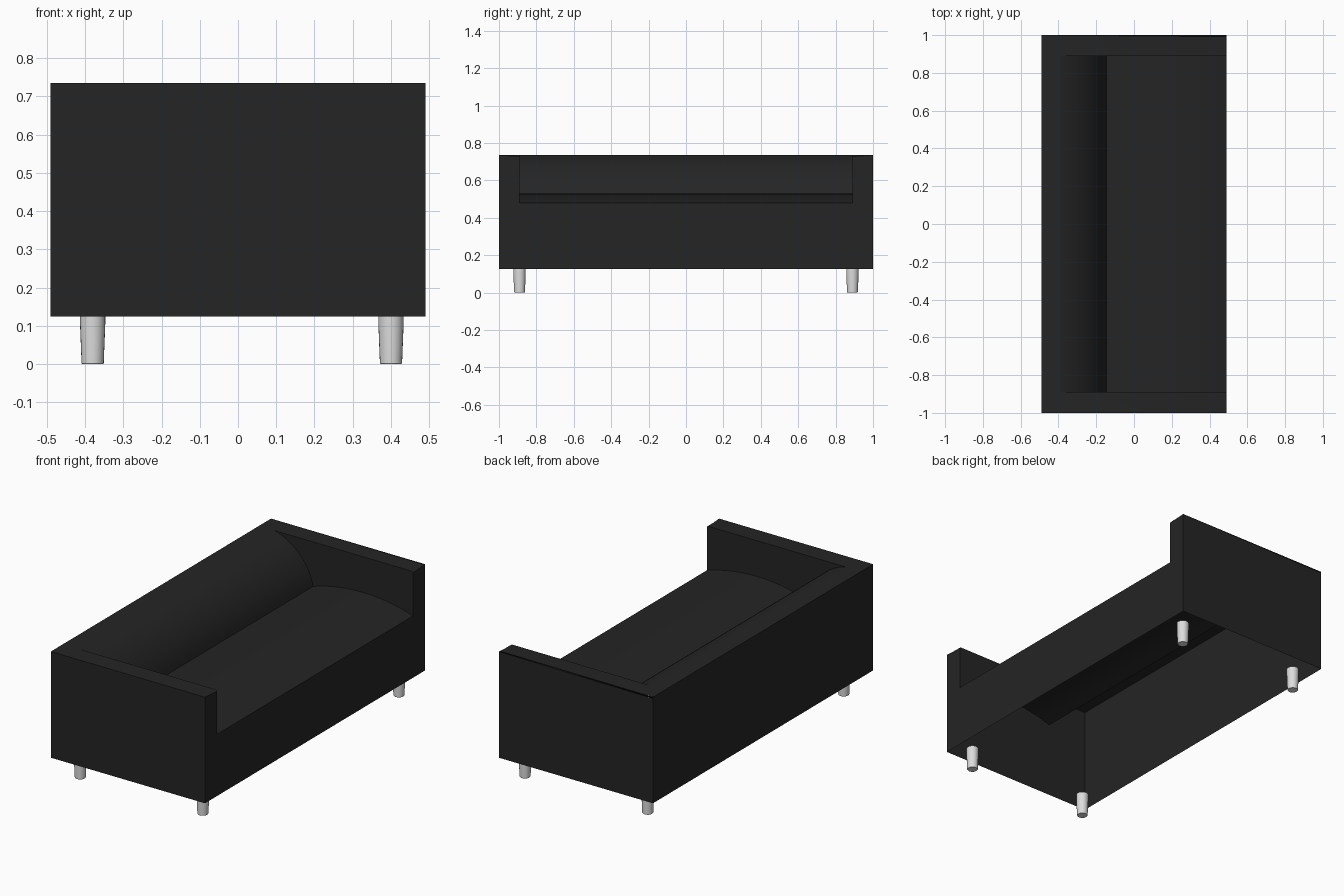
import bpy, bmesh, math
from mathutils import Vector

cube = bpy.data.objects.get("Cube")
if cube:
    bpy.data.objects.remove(cube, do_unlink=True)

BASE, TOP, SEAT = 0.125, 0.735, 0.48      # heights
HX, HY, IN = 0.49, 1.0, 0.89              # half sizes, inner arm plane
BACK, JOIN = -0.39, -0.145                # backrest top edge, seat/back seam


def material(name, rgb, rough):
    m = bpy.data.materials.new(name)
    m.use_nodes = True
    m.diffuse_color = (*rgb, 1)
    bsdf = m.node_tree.nodes["Principled BSDF"]
    bsdf.inputs["Base Color"].default_value = (*rgb, 1)
    bsdf.inputs["Roughness"].default_value = rough
    return m


def finish(bm, name, mat, angle=30):
    bmesh.ops.recalc_face_normals(bm, faces=bm.faces)
    mesh = bpy.data.meshes.new(name)
    bm.to_mesh(mesh)
    bm.free()
    mesh.materials.append(mat)
    ob = bpy.data.objects.new(name, mesh)
    bpy.context.collection.objects.link(ob)
    bpy.ops.object.select_all(action='DESELECT')
    ob.select_set(True)
    bpy.context.view_layer.objects.active = ob
    bpy.ops.object.shade_smooth_by_angle(angle=math.radians(angle))
    return ob


def arc(a, b, sag, n):
    """Circular arc from a to b in the x-z plane, bulging up by sag."""
    a, b = Vector(a), Vector(b)
    chord = b - a
    normal = Vector((-chord.y, chord.x)).normalized()
    half = 2 * math.atan(2 * sag / chord.length)
    r = chord.length / 2 / math.sin(half)
    centre = (a + b) / 2 - normal * (r - sag)
    pts = []
    for i in range(n + 1):
        t = half * (2 * i / n - 1)
        pts.append(centre + r * (chord.normalized() * math.sin(t) + normal * math.cos(t)))
    return pts


fabric = material("black upholstery", (0.018, 0.018, 0.018), 0.8)
metal = material("light grey metal", (0.72, 0.72, 0.72), 0.5)

# Side profiles of the backrest and the seat
back_curve = arc((BACK, TOP), (JOIN, SEAT), 0.05, 14)
seat_curve = arc((JOIN, SEAT), (HX, SEAT), 0.05, 14)

# Outer shell, open underneath: back, front, ends, arms
bm = bmesh.new()


def face(*pts):
    bm.faces.new([bm.verts.new(p) for p in pts])


face((-HX, -HY, BASE), (-HX, HY, BASE), (-HX, HY, TOP), (-HX, -HY, TOP))
face((-HX, -IN, TOP), (BACK, -IN, TOP), (BACK, IN, TOP), (-HX, IN, TOP))
face((HX, -IN, BASE), (HX, IN, BASE), (HX, IN, SEAT), (HX, -IN, SEAT))
for s in (-1, 1):
    o, i = s * HY, s * IN
    face((-HX, o, BASE), (HX, o, BASE), (HX, o, TOP), (-HX, o, TOP))
    face((HX, i, BASE), (HX, o, BASE), (HX, o, TOP), (HX, i, TOP), (HX, i, SEAT))
    face((-HX, i, TOP), (BACK, i, TOP), (HX, i, TOP), (HX, o, TOP), (-HX, o, TOP))
    face(*[(p.x, i, p.y) for p in back_curve + seat_curve[1:]], (HX, i, TOP))
bmesh.ops.remove_doubles(bm, verts=bm.verts, dist=1e-5)

# Small chamfer along the outer top edges of the arms
rim = []
for e in bm.edges:
    mid = (e.verts[0].co + e.verts[1].co) / 2
    if mid.z > TOP - 1e-4 and (abs(mid.y) > HY - 1e-4 or mid.x > HX - 1e-4):
        rim.append(e)
bmesh.ops.bevel(bm, geom=rim, offset=0.008, segments=2, profile=0.5, affect='EDGES')
finish(bm, "sofa_frame", fabric)

# Curved cushions spanning between the arms
for name, curve in (("backrest", back_curve), ("seat", seat_curve)):
    bm = bmesh.new()
    rows = [[bm.verts.new((p.x, y, p.y)) for p in curve] for y in (-IN, IN)]
    for k in range(len(curve) - 1):
        bm.faces.new((rows[0][k], rows[0][k + 1], rows[1][k + 1], rows[1][k]))
    ob = finish(bm, name, fabric)
    if ob.data.polygons[0].normal.z < 0:
        ob.data.flip_normals()

# Tapered round legs
leg_profile = [(0, 0), (0.027, 0), (0.029, 0.003), (0.033, 0.105), (0.033, 0.13), (0, 0.13)]
for xname, x in (("back", -0.38), ("front", 0.40)):
    for yname, y in (("right", -IN), ("left", IN)):
        bm = bmesh.new()
        vs = [bm.verts.new((r, 0, z)) for r, z in leg_profile]
        es = [bm.edges.new(pair) for pair in zip(vs, vs[1:])]
        bmesh.ops.spin(bm, geom=vs + es, cent=(0, 0, 0), axis=(0, 0, 1),
                       angle=math.tau, steps=24)
        bmesh.ops.remove_doubles(bm, verts=bm.verts, dist=1e-5)
        leg = finish(bm, f"{xname}_{yname}_leg", metal)
        leg.location = (x, y, 0)
